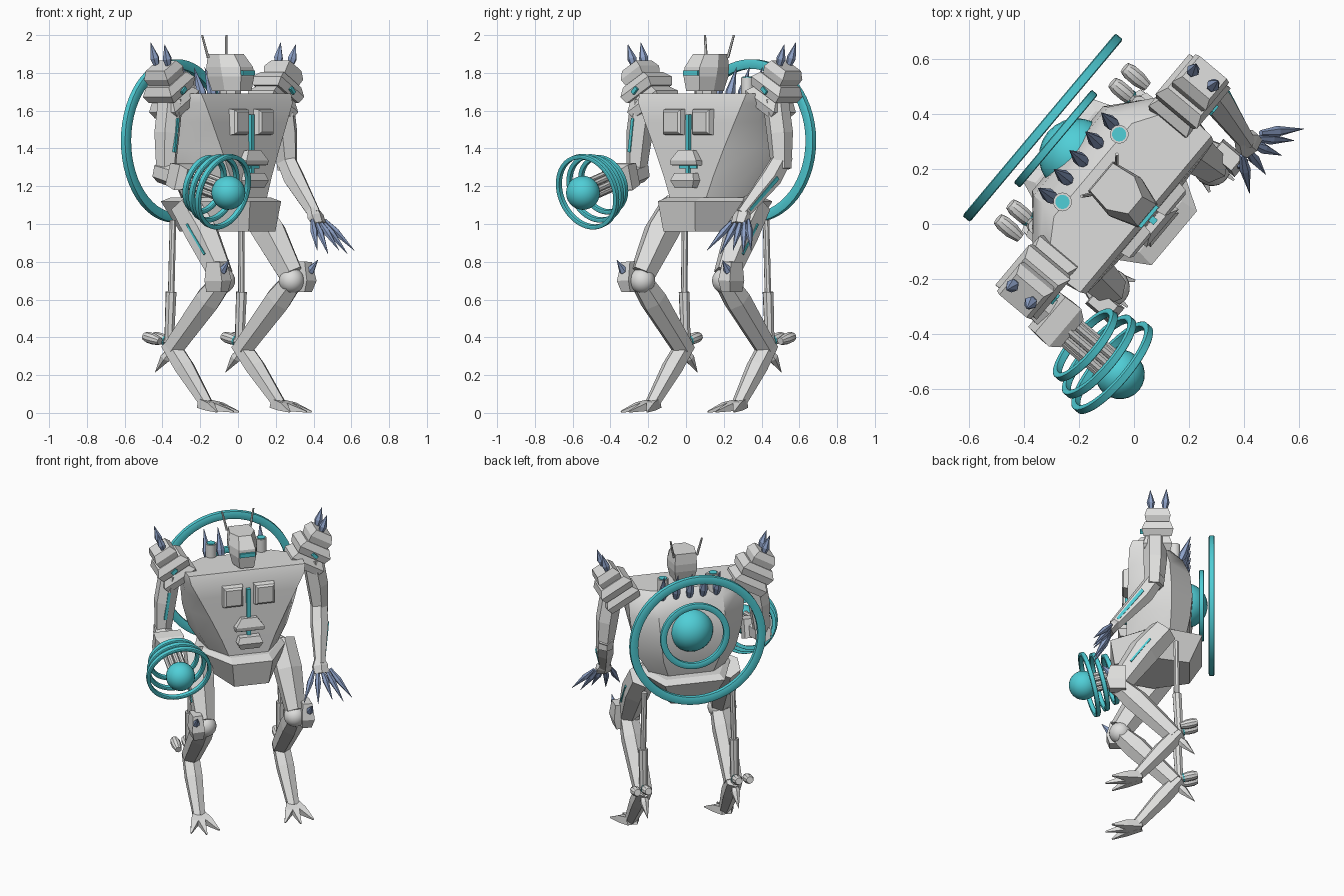
import bpy, bmesh, math
from mathutils import Vector, Matrix

if "Cube" in bpy.data.objects:
    bpy.data.objects.remove(bpy.data.objects["Cube"])


def material(name, rgb):
    m = bpy.data.materials.new(name)
    m.diffuse_color = (*rgb, 1)
    m.use_nodes = True
    m.node_tree.nodes["Principled BSDF"].inputs["Base Color"].default_value = m.diffuse_color
    return m


GREY = material("armour grey", (0.73, 0.73, 0.72))
CYAN = material("glow cyan", (0.08, 0.62, 0.68))
SLATE = material("claw slate", (0.27, 0.36, 0.58))

# Parts are built facing -y, then the whole robot is turned
PLACE = Matrix.Translation((0.035, 0.042, 0)) @ Matrix.Rotation(math.radians(50), 4, 'Z')
BOTH = (1, -1)


def finish(name, bm, mat, sides=(1,), smooth=False):
    """Place the part; sides holds 1 for as built, -1 for mirrored."""
    for s in sides:
        b = bm.copy()
        b.transform(PLACE @ Matrix.Diagonal((s, 1, 1, 1)))
        bmesh.ops.recalc_face_normals(b, faces=b.faces)
        me = bpy.data.meshes.new(name)
        b.to_mesh(me)
        b.free()
        me.materials.append(mat)
        if smooth:
            me.shade_smooth()
            me.set_sharp_from_angle(angle=math.radians(32))
        tag = "" if len(sides) == 1 else ("_left" if s > 0 else "_right")
        bpy.context.collection.objects.link(bpy.data.objects.new(name + tag, me))
    bm.free()


def loft(bm, rings, closed=False):
    """Skin equal-length rings of points; cap the ends unless closed."""
    vs = [[bm.verts.new(p) for p in r] for r in rings]
    n = len(vs[0])
    pairs = list(zip(vs, vs[1:])) + ([(vs[-1], vs[0])] if closed else [])
    for a, b in pairs:
        for i in range(n):
            j = (i + 1) % n
            bm.faces.new((a[i], a[j], b[j], b[i]))
    if not closed:
        bm.faces.new(vs[0])
        bm.faces.new(vs[-1])


def frame(d):
    d = Vector(d).normalized()
    ref = Vector((1, 0, 0)) if abs(d.x) < 0.95 else Vector((0, 1, 0))
    x = (ref - d * ref.dot(d)).normalized()
    return x, d.cross(x)


def tube(bm, stations, n=4):
    """Stations of (point, half width, half depth) along a line."""
    x, y = frame(Vector(stations[-1][0]) - Vector(stations[0][0]))
    k = math.sqrt(2) if n == 4 else 1
    rings = []
    for p, a, b in stations:
        rings.append([Vector(p) + x * a * k * math.cos(t) + y * b * k * math.sin(t)
                      for t in (2 * math.pi * (i + 0.5) / n for i in range(n))])
    loft(bm, rings)


def part(name, mat, stations, n=4, sides=(1,), smooth=False):
    bm = bmesh.new()
    tube(bm, stations, n)
    finish(name, bm, mat, sides, smooth)


def spike(name, p, q, r, sides=(1,), mat=SLATE):
    """Faceted claw, widest a third of the way along."""
    p, q = Vector(p), Vector(q)
    part(name, mat, [(p, r * 0.5, r * 0.5), (p.lerp(q, 0.38), r, r), (q, 0.001, 0.001)], 6, sides)


def hoop(name, c, axis, radius, wide, thick):
    """Flat band ring with a small bevel, outer size = radius."""
    d = Vector(axis).normalized()
    x, y = frame(d)
    w, t = wide, thick / 2
    prof = [(radius - w, -t * .8), (radius - w * .8, -t), (radius - w * .2, -t), (radius, -t * .8),
            (radius, t * .8), (radius - w * .2, t), (radius - w * .8, t), (radius - w, t * .8)]
    rings = []
    for i in range(56):
        a = 2 * math.pi * i / 56
        o = x * math.cos(a) + y * math.sin(a)
        rings.append([Vector(c) + o * r + d * h for r, h in prof])
    bm = bmesh.new()
    loft(bm, rings, closed=True)
    finish(name, bm, CYAN, smooth=True)


def ball(name, mat, c, r, sides=(1,)):
    bm = bmesh.new()
    bmesh.ops.create_uvsphere(bm, u_segments=24, v_segments=14, radius=r,
                              matrix=Matrix.Translation(c))
    finish(name, bm, mat, sides, True)


def body(name, levels, smooth=False):
    """Mirrored sections: z, then (half width, y) corners from front to back."""
    bm = bmesh.new()
    loft(bm, [[(a, b, z) for a, b in pts] + [(-a, b, z) for a, b in reversed(pts)]
              for z, *pts in levels])
    finish(name, bm, GREY, smooth=smooth)


# Torso with a rounded back, pelvis and head
body("torso", [(1.10, (.11, -.05), (.20, .08), (.22, .22), (.13, .31)),
               (1.25, (.17, -.045), (.28, .09), (.31, .23), (.18, .345)),
               (1.40, (.24, -.04), (.33, .10), (.35, .23), (.20, .36)),
               (1.54, (.31, -.035), (.365, .10), (.365, .22), (.21, .345)),
               (1.64, (.36, -.03), (.39, .09), (.36, .19), (.21, .30)),
               (1.69, (.37, -.01), (.375, .07), (.33, .17), (.22, .24))], True)
body("pelvis", [(.96, (.11, -.12), (.19, .12), (.13, .34)),
                (1.12, (.128, -.145), (.30, .14), (.19, .42)),
                (1.14, (.12, -.08), (.27, .14), (.17, .37))])
part("neck", GREY, [((0, .1, 1.67), .06, .06), ((0, .1, 1.74), .06, .06)], 8)
body("head", [(1.705, (.045, -.01), (.07, .08), (.055, .18)),
              (1.78, (.055, -.02), (.088, .08), (.07, .2)),
              (1.83, (.052, -.015), (.09, .09), (.07, .205)),
              (1.90, (.04, .04), (.078, .11), (.065, .2))])
part("visor", CYAN, [((0, -.022, 1.785), .05, .008), ((0, -.022, 1.812), .05, .008)])
part("antenna", GREY, [((.074, .19, 1.88), .008, .008), ((.1, .21, 2.0), .006, .006)], 6, BOTH)

# Chest plates and glowing strips
part("chest_plate", GREY, [((.10, -.02, 1.54), .068, .072), ((.10, -.065, 1.54), .06, .064),
                           ((.10, -.075, 1.54), .048, .052)], 4, BOTH)
part("chest_strip", CYAN, [((0, -.045, 1.22), .012, .012), ((0, -.045, 1.58), .012, .012)])
part("belly_strip", CYAN, [((0, -.04, 1.295), .06, .012), ((0, -.04, 1.31), .06, .012)])
part("belly_plate_upper", GREY, [((0, -.055, 1.31), .09, .03), ((0, -.055, 1.335), .09, .035),
                                 ((0, -.05, 1.39), .05, .02)])
part("belly_plate_lower", GREY, [((0, -.055, 1.19), .06, .03), ((0, -.06, 1.23), .08, .04),
                                 ((0, -.055, 1.27), .065, .03)])

# Back core with its rings, spikes and vents
ball("back_core", CYAN, (0, .315, 1.44), .139)
hoop("back_ring_small", (0, .416, 1.44), (0, 1, 0), .22, .038, .03)
hoop("back_ring_large", (0, .478, 1.44), (0, 1, 0), .432, .05, .036)
for i in range(5):
    u = -.17 + .085 * i
    spike("back_spike", (u, .27, 1.62), (u * 1.05, .35, 1.83), .027)
part("vent", GREY, [((.16, .25, 1.6), .034, .034), ((.16, .25, 1.775), .034, .034)], 14, BOTH, True)
part("vent_glow", CYAN, [((.16, .25, 1.77), .026, .026), ((.16, .25, 1.78), .026, .026)], 14, BOTH)

# Shoulder guards: three stacked, tilted slabs with spikes
AX = Vector((.50, 0, .866))
BASE = Vector((.385, .145, 1.61))
for h, half, deep, label in ((0, .115, .09, "lower"), (.09, .11, .098, "middle"), (.175, .075, .08, "upper")):
    p = BASE + AX * h
    part("shoulder_guard_" + label, GREY,
         [(p, half * .88, deep * .88), (p + AX * .045, half, deep),
          (p + AX * .088, half * .75, deep * .8)], 4, BOTH)
part("shoulder_light", CYAN, [((.44, .046, 1.70), .02, .008), ((.455, .046, 1.715), .02, .008)], 4, BOTH)
spike("shoulder_spike_front", (.50, .105, 1.83), (.54, .10, 1.95), .025, BOTH)
spike("shoulder_spike_back", (.495, .19, 1.83), (.535, .20, 1.96), .025, BOTH)

# Upper arms
part("upper_arm", GREY, [((.455, .13, 1.66), .07, .07), ((.485, .13, 1.48), .07, .072),
                         ((.50, .125, 1.29), .052, .058)], 6, BOTH)
part("upper_arm_strip", CYAN, [((-.475, .066, 1.56), .009, .008), ((-.50, .067, 1.38), .009, .008)])

# Left forearm and clawed hand
part("left_forearm", GREY, [((.50, .15, 1.37), .05, .055), ((.48, .06, 1.24), .058, .062),
                            ((.435, -.12, 1.05), .034, .038)], 6)
part("left_forearm_strip", CYAN, [((.533, .055, 1.245), .006, .011), ((.469, -.10, 1.075), .006, .009)])
part("left_hand", GREY, [((.435, -.10, 1.08), .03, .03), ((.435, -.125, 1.04), .055, .035),
                         ((.435, -.15, 1.00), .05, .025)], 6)
for i, tip in enumerate((.30, .39, .48, .55, .605)):
    spike("claw", (.39 + .026 * i, -.14, 1.02), (tip, -.25, .86 - .02 * (i % 2)), .02)

# Right forearm: elbow block, rod bundle, energy ball and rings
E, B = Vector((-.503, .0, 1.255)), Vector((-.505, -.312, 1.165))
part("right_elbow", GREY, [((-.50, .17, 1.28), .055, .06), ((-.503, .04, 1.25), .065, .065)], 6)
part("right_elbow_block", GREY, [(E.lerp(B, -.12), .085, .06), (E.lerp(B, .1), .09, .07),
                                 (E.lerp(B, .22), .065, .055)])
ax, ay = frame(B - E)
bm = bmesh.new()
for i in range(8):
    a = math.pi * i / 4
    o = (ax * math.cos(a) + ay * math.sin(a)) * .045
    tube(bm, [(E.lerp(B, .15) + o, .017, .017), (E.lerp(B, .8) + o, .017, .017)], 8)
tube(bm, [(E.lerp(B, .15), .035, .035), (E.lerp(B, .8), .035, .035)], 8)
finish("forearm_rods", bm, GREY)
ball("energy_ball", CYAN, B, .09)
for t, r in ((.47, .16), (.68, .185), (.88, .205)):
    hoop("arm_ring", E.lerp(B, t) + Vector((0, 0, -.005)), B - E, r, .022, .03)

# Legs
part("thigh", GREY, [((.27, .18, 1.10), .085, .09), ((.28, .06, .95), .09, .10),
                     ((.29, -.08, .73), .065, .075)], 6, BOTH)
ball("knee_joint", GREY, (.285, -.085, .70), .068, BOTH)
part("knee_pad", GREY, [((.345, -.10, .64), .03, .05), ((.35, -.11, .70), .04, .06),
                        ((.35, -.10, .80), .03, .046)], 4, BOTH)
spike("knee_spike", (.36, -.12, .72), (.365, -.20, .81), .024, BOTH)
part("thigh_light", CYAN, [((.355, .10, 1.00), .006, .006), ((.353, -.02, .84), .006, .006)], 4, BOTH)
part("shin", GREY, [((.29, -.10, .71), .06, .06), ((.29, .01, .60), .072, .078),
                    ((.287, .25, .345), .06, .06)], 6, BOTH)
part("foot", GREY, [((.287, .275, .365), .055, .05), ((.292, .17, .24), .058, .056),
                    ((.30, .01, .045), .04, .036)], 6, BOTH)
for i in (-1, 0, 1):
    part("toe", GREY, [((.30 + .012 * i, .04, .05), .02, .025), ((.30 + .045 * i, -.05, .032), .022, .022),
                       ((.30 + .09 * i, -.175 + .04 * abs(i), .006), .004, .004)], 4, BOTH)

# Rear pistons, thrusters and heel spurs
part("piston_rod", GREY, [((.28, .26, 1.02), .018, .018), ((.29, .265, .6), .018, .018)], 8, BOTH, True)
part("piston_sleeve", GREY, [((.29, .265, .64), .03, .03), ((.29, .28, .34), .026, .026)], 8, BOTH)
for u in (.288, .358):
    part("thruster", GREY, [((u, .285, .38), .02, .02), ((u, .325, .39), .03, .03),
                            ((u, .365, .40), .03, .03), ((u, .39, .405), .022, .022)], 10, BOTH, True)
part("thruster_band", CYAN, [((.288, .30, .382), .027, .027), ((.288, .308, .384), .029, .029)], 10, BOTH)
spike("heel_spur", (.29, .26, .34), (.29, .375, .215), .03, BOTH, GREY)
